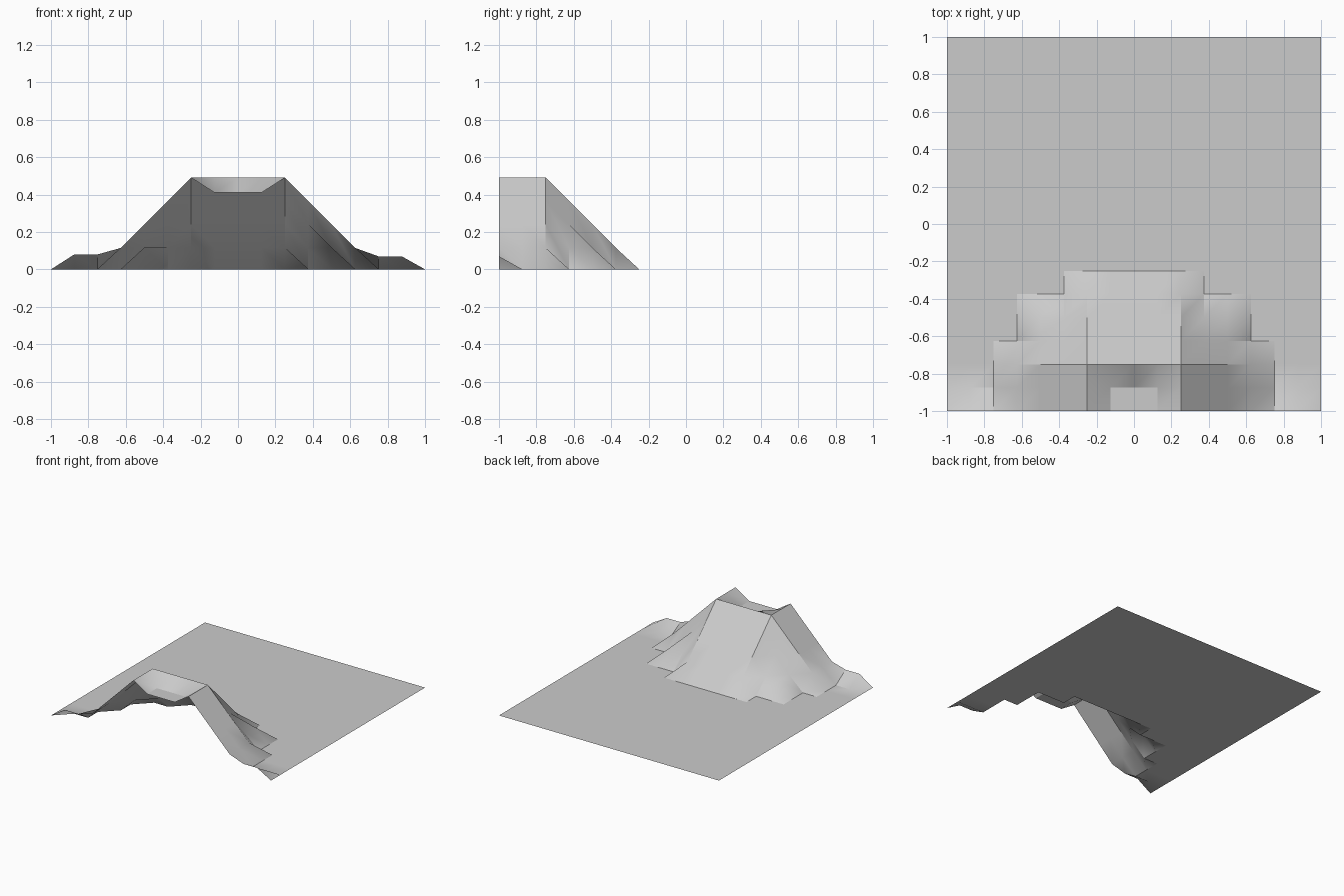
import bpy, bmesh, math

cube = bpy.data.objects.get("Cube")
if cube:
    bpy.data.objects.remove(cube, do_unlink=True)

CELLS = 16
STEP = 2 / CELLS
RISE = 0.125          # height of one terrace level
CRATER = 0.41
FOOTHILL = {-7: 0.08, -6: 0.08, 6: 0.07, 7: 0.07}


def height(col, row):
    """Height at a grid point: col counts from the middle, row from the front."""
    side = abs(col)
    if row == 0 and col in FOOTHILL:          # low hills along the front edge
        return FOOTHILL[col]
    if side <= 1 and row <= 1:                # crater floor
        return CRATER
    if side == 4 and row == 4:                # spurs on the back corners
        level = 1
    else:                                     # stepped mound
        level = 4 - max(side - 2, 0) - max(row - 2, 0)
    return max(0.0, level * RISE - 0.01)


# Ground sheet with the hill raised from it
bm = bmesh.new()
bmesh.ops.create_grid(bm, x_segments=CELLS, y_segments=CELLS, size=1)
for v in bm.verts:
    v.co.z = height(round(v.co.x / STEP), round((v.co.y + 1) / STEP))
bm.normal_update()

mesh = bpy.data.meshes.new("terrain")
bm.to_mesh(mesh)
bm.free()
terrain = bpy.data.objects.new("terrain", mesh)
bpy.context.collection.objects.link(terrain)

# Plain grey ground
grey = bpy.data.materials.new("light_grey")
grey.use_nodes = True
colour = (0.6, 0.6, 0.6, 1)
grey.diffuse_color = colour
for node in grey.node_tree.nodes:
    if node.type == "BSDF_PRINCIPLED":
        node.inputs["Base Color"].default_value = colour
mesh.materials.append(grey)

# Soft corners, crisp ridges
bpy.ops.object.select_all(action="DESELECT")
terrain.select_set(True)
bpy.context.view_layer.objects.active = terrain
bpy.ops.object.shade_smooth_by_angle(angle=math.radians(30))
